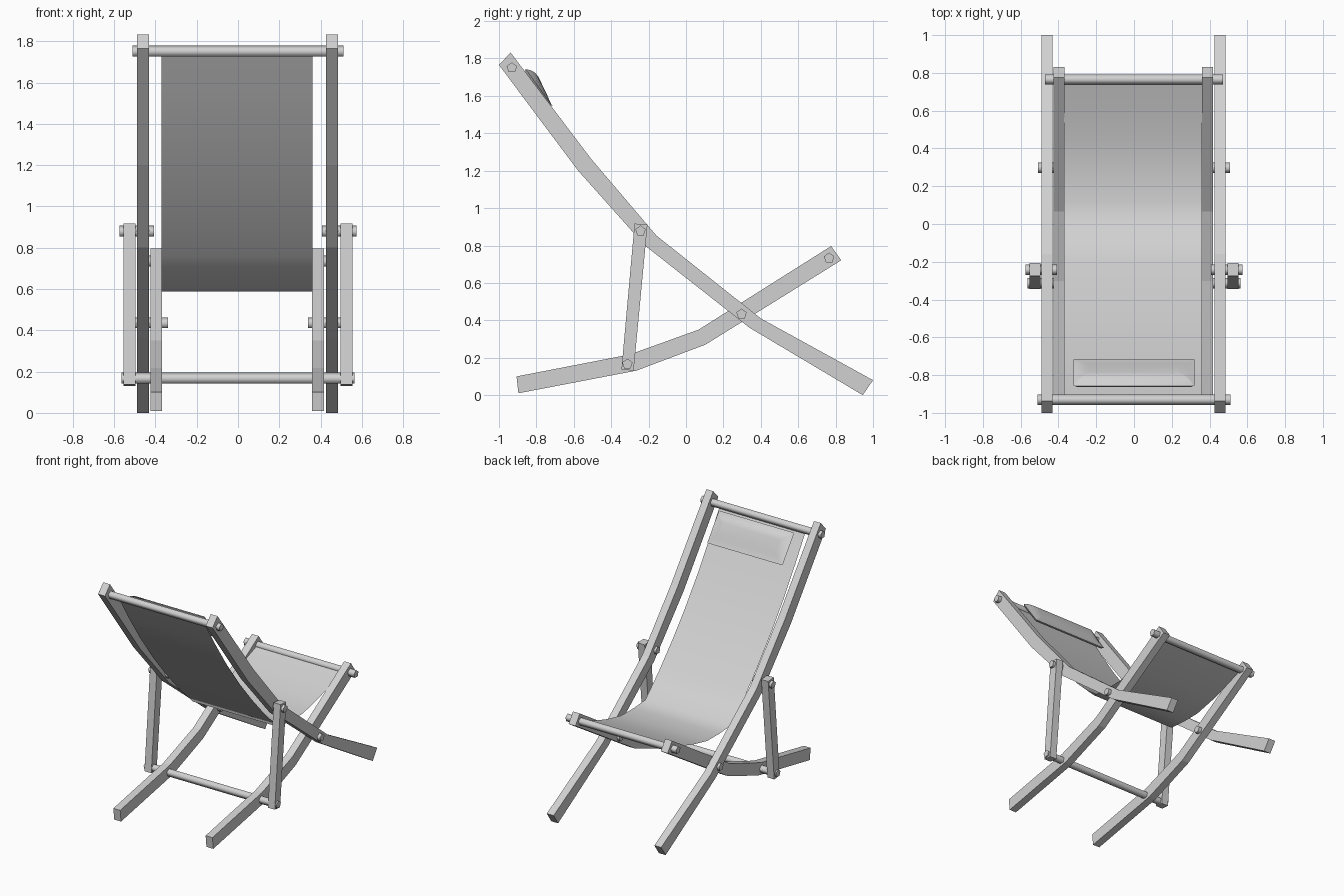
import bpy, bmesh, math
from mathutils import Vector

if "Cube" in bpy.data.objects:
    bpy.data.objects.remove(bpy.data.objects["Cube"])

grey = bpy.data.materials.new("light_grey")
grey.diffuse_color = (0.64, 0.64, 0.64, 1)
grey.use_nodes = True
grey.node_tree.nodes["Principled BSDF"].inputs["Base Color"].default_value = grey.diffuse_color


def finish(name, bm, smooth_angle=None, closed=True):
    if closed:
        bmesh.ops.recalc_face_normals(bm, faces=bm.faces)
    if smooth_angle is not None:
        for f in bm.faces:
            f.smooth = True
        for e in bm.edges:
            if len(e.link_faces) == 2:
                e.smooth = e.calc_face_angle() < math.radians(smooth_angle)
    me = bpy.data.meshes.new(name)
    bm.to_mesh(me)
    bm.free()
    me.materials.append(grey)
    ob = bpy.data.objects.new(name, me)
    bpy.context.collection.objects.link(ob)
    return ob


def beam(name, upper, lower, x0, x1):
    """Flat-sided wooden beam: upper and lower (y, z) outlines, thick from x0 to x1."""
    bm = bmesh.new()
    rings = [[bm.verts.new((x, y, z)) for x, (y, z) in
              ((x0, u), (x1, u), (x1, l), (x0, l))] for u, l in zip(upper, lower)]
    for a, b in zip(rings, rings[1:]):
        for i in range(4):
            j = (i + 1) % 4
            bm.faces.new((a[i], a[j], b[j], b[i]))
    bm.faces.new(rings[0])
    bm.faces.new(rings[-1])
    finish(name, bm)


def rod(name, x0, x1, y, z, r=0.029):
    """Five-sided rod along x."""
    bm = bmesh.new()
    ends = []
    for x in (x0, x1):
        ends.append([bm.verts.new((x, y + r * math.sin(math.tau * k / 5),
                                   z + r * math.cos(math.tau * k / 5))) for k in range(5)])
    for k in range(5):
        j = (k + 1) % 5
        bm.faces.new((ends[0][k], ends[0][j], ends[1][j], ends[1][k]))
    bm.faces.new(ends[0])
    bm.faces.new(ends[1])
    finish(name, bm, 80)


# Side frames, struts and pivot bolts, left and right (right frames sit slightly inward)
for side, s, d in (("left", -1, 0.0), ("right", 1, -0.008)):
    beam("back_frame_" + side,
         [(-0.938, 1.832), (-0.507, 1.263), (-0.158, 0.853), (0.40, 0.41), (1.0, 0.08)],
         [(-1.0, 1.765), (-0.575, 1.198), (-0.22, 0.80), (0.34, 0.36), (0.945, 0.0)],
         s * 0.431 + d * 0.7, s * 0.489 + d * 0.7)
    beam("seat_frame_" + side,
         [(0.776, 0.797), (0.067, 0.35), (-0.302, 0.217), (-0.906, 0.10)],
         [(0.83, 0.721), (0.104, 0.27), (-0.265, 0.131), (-0.896, 0.01)],
         s * 0.367 + d, s * 0.425 + d)
    beam("strut_" + side,
         [(-0.206, 0.912), (-0.28, 0.131)], [(-0.275, 0.917), (-0.345, 0.137)],
         s * 0.496, s * 0.554)
    rod("frame_bolt_" + side, s * 0.34, s * 0.508, 0.297, 0.434)
    rod("strut_bolt_" + side, s * 0.408, s * 0.574, -0.243, 0.878)

# Cross rods
rod("top_rod", -0.512, 0.512, -0.931, 1.75)
rod("seat_rod", -0.47, 0.47, 0.765, 0.733)
rod("lower_rod", -0.564, 0.564, -0.313, 0.166)

# Fabric sling: hangs below the back frame, then a flat seat base and a rising front panel
path = [(-0.931, 1.752), (-0.8, 1.54), (-0.66, 1.33), (-0.5, 1.115), (-0.35, 0.935),
        (-0.19, 0.76), (-0.02, 0.597), (0.12, 0.587), (0.27, 0.588), (0.44, 0.625),
        (0.6, 0.674), (0.765, 0.735)]
bm = bmesh.new()
rows = [[bm.verts.new((x, y, z)) for x in (-0.37, 0.36)] for y, z in path]
for a, b in zip(rows, rows[1:]):
    bm.faces.new((a[0], a[1], b[1], b[0]))
finish("fabric_sling", bm, 60, closed=False)

# Headrest cushion: a soft pillow on the backrest, thickest towards its top edge
centre = Vector((0, -0.786, 1.645))
along = Vector((0, 0.142, -0.195)).normalized()
out = Vector((0, 0.195, 0.142)).normalized()
bm = bmesh.new()
rings = []
for depth, grow in ((-0.025, 0.045), (-0.015, 0.012), (0, 0), (0.018, 0.02), (0.03, 0.046), (0.034, 0.075)):
    w, h, c = 0.32 - grow, 0.121 - grow, 0.006
    outline = [(-w + c, -h), (w - c, -h), (w, -h + c), (w, h - c),
               (w - c, h), (-w + c, h), (-w, h - c), (-w, -h + c)]
    rings.append([bm.verts.new(centre + Vector((u, 0, 0)) + along * v
                               + out * (depth * min(1, (0.125 - v) / 0.19) if depth > 0 else depth))
                  for u, v in outline])
for a, b in zip(rings, rings[1:]):
    for i in range(8):
        j = (i + 1) % 8
        bm.faces.new((a[i], a[j], b[j], b[i]))
bm.faces.new(rings[0])
bm.faces.new(rings[-1])
finish("headrest_cushion", bm, 75)
